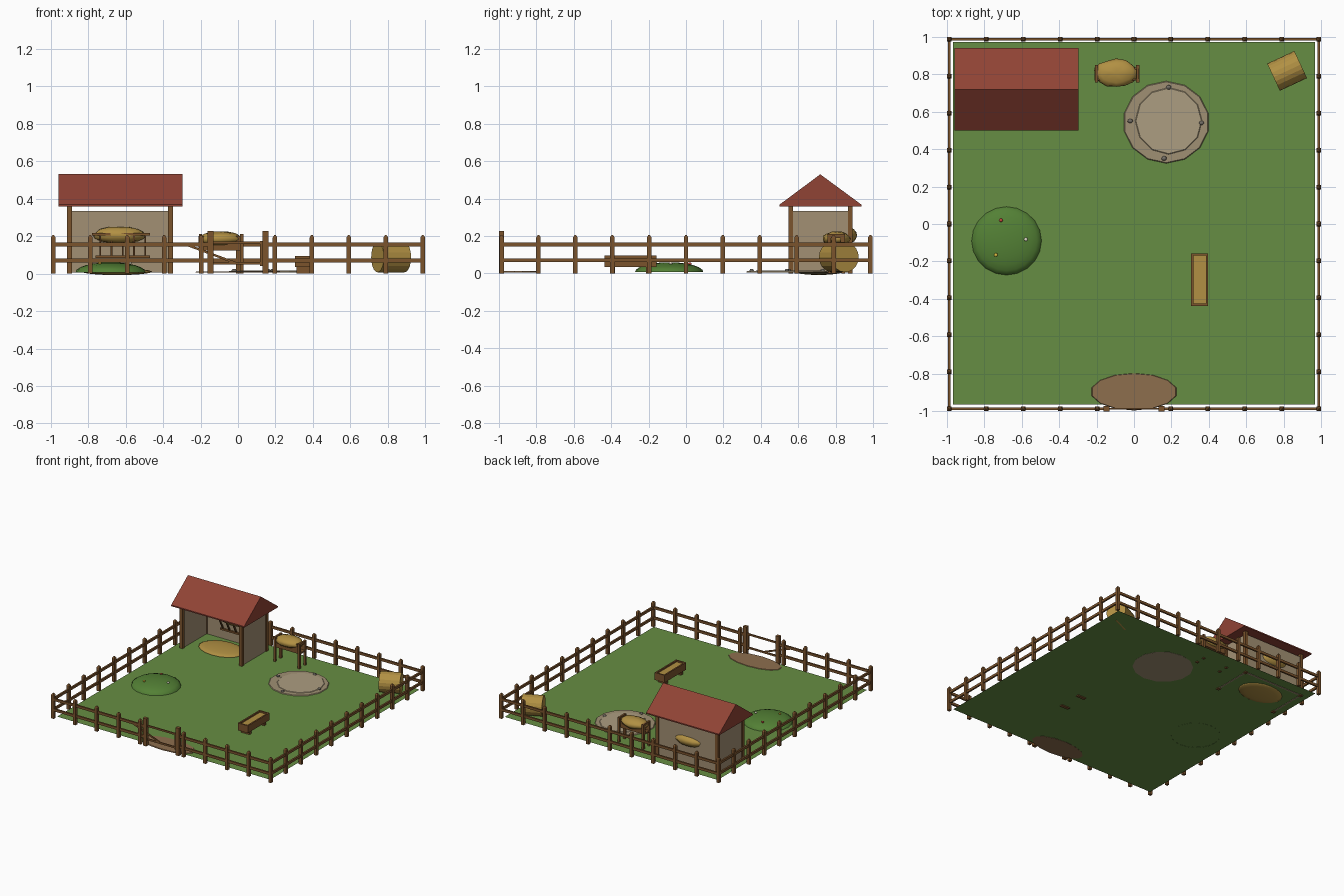
import bpy, bmesh, math, random
from mathutils import Vector, Matrix

if "Cube" in bpy.data.objects:
    bpy.data.objects.remove(bpy.data.objects["Cube"])

random.seed(4)


def mat(name, r, g, b):
    m = bpy.data.materials.new(name)
    m.diffuse_color = (r ** 2.2, g ** 2.2, b ** 2.2, 1)
    m.use_nodes = True
    m.node_tree.nodes["Principled BSDF"].inputs["Base Color"].default_value = m.diffuse_color
    return m


WOOD = mat("wood", .48, .33, .19)
GRASS = mat("grass", .40, .55, .27)
MOUND = mat("mound_green", .33, .50, .22)
DIRT = mat("dirt", .55, .43, .31)
SAND = mat("sand", .62, .56, .45)
SAND2 = mat("light_sand", .67, .61, .50)
HAY = mat("hay", .69, .56, .27)
WALL = mat("wall", .63, .56, .45)
ROOF = mat("roof", .56, .27, .22)
STONE = mat("stone", .45, .43, .40)


def finish(name, bm, m, smooth=False):
    bmesh.ops.recalc_face_normals(bm, faces=bm.faces)
    for f in bm.faces:
        f.smooth = smooth
    me = bpy.data.meshes.new(name)
    bm.to_mesh(me)
    bm.free()
    me.materials.append(m)
    ob = bpy.data.objects.new(name, me)
    bpy.context.collection.objects.link(ob)
    return ob


def add_box(bm, x0, x1, y0, y1, z0, z1):
    mtx = Matrix.Translation(((x0 + x1) / 2, (y0 + y1) / 2, (z0 + z1) / 2))
    mtx = mtx @ Matrix.Diagonal((x1 - x0, y1 - y0, z1 - z0, 1))
    bmesh.ops.create_cube(bm, size=1, matrix=mtx)


def add_bar(bm, a, b, w, h):
    a, b = Vector(a), Vector(b)
    d = b - a
    rot = d.to_track_quat('X', 'Z').to_matrix().to_4x4()
    mtx = Matrix.Translation((a + b) / 2) @ rot @ Matrix.Diagonal((d.length, w, h, 1))
    bmesh.ops.create_cube(bm, size=1, matrix=mtx)


def boxes(name, m, *items):
    bm = bmesh.new()
    for i in items:
        add_box(bm, *i)
    return finish(name, bm, m)


def bars(name, m, *items):
    bm = bmesh.new()
    for i in items:
        add_bar(bm, *i)
    return finish(name, bm, m)


def blob(name, m, c, r, seg=14, jitter=0.0):
    bm = bmesh.new()
    bmesh.ops.create_uvsphere(bm, u_segments=seg, v_segments=8, radius=1)
    for v in bm.verts:
        v.co *= 1 + random.uniform(-jitter, jitter)
        v.co = Vector(c) + Vector([p * q for p, q in zip(v.co, r)])
    return finish(name, bm, m, True)


def disc(name, m, c, rx, ry, z0, z1, seg):
    bm = bmesh.new()
    mtx = Matrix.Translation((c[0], c[1], (z0 + z1) / 2)) @ Matrix.Diagonal((rx, ry, 1, 1))
    bmesh.ops.create_cone(bm, cap_ends=True, segments=seg, radius1=1, radius2=.97,
                          depth=z1 - z0, matrix=mtx)
    return finish(name, bm, m)


# ground
bm = bmesh.new()
bmesh.ops.create_grid(bm, x_segments=1, y_segments=1, size=.967,
                      matrix=Matrix.Translation((0, .003, .008)))
finish("ground", bm, GRASS)

# fence posts with small pointed caps, every side
E = .986
spots = set()
for i in range(11):
    t = round(-E + 2 * E * i / 10, 4)
    spots |= {(t, E), (E, t), (-E, t)}
    if i != 5:
        spots.add((t, -E))
bm = bmesh.new()
for x, y in sorted(spots):
    add_box(bm, x - .012, x + .012, y - .012, y + .012, 0, .193)
    bmesh.ops.create_cone(bm, cap_ends=True, segments=4, radius1=.017, radius2=.006, depth=.012,
                          matrix=Matrix.Translation((x, y, .199)) @ Matrix.Rotation(math.pi / 4, 4, 'Z'))
finish("fence_posts", bm, WOOD)

# fence rails
rails = []
for z in (.07, .155):
    lo, hi, t = z - .01, z + .01, .007
    rails += [(-E, E, E - t, E + t, lo, hi), (-E, -.15, -E - t, -E + t, lo, hi),
              (.15, E, -E - t, -E + t, lo, hi)]
    rails += [(s * E - t, s * E + t, -E, E, lo, hi) for s in (-1, 1)]
boxes("fence_rails", WOOD, *rails)

# gate
boxes("gate_posts", WOOD, *[(s * .148 - .016, s * .148 + .016, -E - .014, -E + .014, 0, .226)
                            for s in (-1, 1)])
bars("gate", WOOD,
     ((-.13, -E, .165), (.13, -E, .165), .01, .014),
     ((-.13, -E, .055), (.13, -E, .055), .01, .014),
     ((.125, -E, .04), (.125, -E, .175), .01, .014),
     ((-.27, -E, .152), (0, -E, .052), .008, .012))
disc("gate_dirt", DIRT, (0, -.895), .235, .1, .005, .012, 14)

# shelter
boxes("shelter_walls", WALL, (-.90, -.36, .87, .885, .005, .335),
      (-.905, -.893, .56, .88, .005, .335), (-.367, -.355, .56, .88, .005, .335))
boxes("shelter_posts", WOOD, *[(x - .013, x + .013, y - .013, y + .013, 0, .365)
                               for x in (-.9, -.36) for y in (.56, .878)])
bm = bmesh.new()
pts = [(.5, .358), (.5, .368), (.718, .53), (.938, .368), (.938, .358)]
f = bm.faces.new([bm.verts.new((-.957, y, z)) for y, z in pts])
ext = bmesh.ops.extrude_face_region(bm, geom=[f])
bmesh.ops.translate(bm, vec=(.662, 0, 0),
                    verts=[v for v in ext["geom"] if isinstance(v, bmesh.types.BMVert)])
finish("shelter_roof", bm, ROOF)
blob("straw_bedding", HAY, (-.645, .71, .01), (.19, .13, .018), 18)

# wall hay rack
bars("wall_rack", WOOD,
     ((-.78, .80, .21), (-.47, .80, .21), .014, .014),
     ((-.76, .86, .09), (-.47, .86, .09), .014, .014),
     *[((-.735 + .06 * i, .86, .09), (-.735 + .06 * i, .80, .21), .01, .01) for i in range(5)])
blob("wall_rack_hay", HAY, (-.635, .852, .205), (.14, .065, .045), 14, .06)

# free-standing hay manger
bars("manger", WOOD,
     *[((x, y, 0), (x, y, .21), .018, .018) for x in (-.2, .02) for y in (.765, .84)],
     *[((-.21, .8 + s * .03, .165), (.03, .8 + s * .03, .165), .01, .07) for s in (-1, 1)],
     ((-.21, .8, .13), (.03, .8, .13), .07, .012),
     *[((x, .76, .2), (x, .845, .2), .014, .02) for x in (-.2, .02)])
blob("manger_hay", HAY, (-.095, .805, .185), (.115, .075, .04), 14, .06)

# round bale
bm = bmesh.new()
bmesh.ops.create_cone(bm, cap_ends=True, segments=20, radius1=.08, radius2=.08, depth=.16,
                      matrix=Matrix.Translation((.817, .817, .087)) @ Matrix.Rotation(math.radians(25), 4, 'Z')
                      @ Matrix.Rotation(math.pi / 2, 4, 'Y'))
finish("round_bale", bm, HAY)

# feed trough
boxes("trough", WOOD, (.305, .395, -.437, -.157, .035, .048),
      (.305, .317, -.437, -.157, .035, .095), (.383, .395, -.437, -.157, .035, .095),
      (.305, .395, -.437, -.425, .035, .095), (.305, .395, -.169, -.157, .035, .095),
      (.312, .388, -.405, -.38, 0, .04), (.312, .388, -.214, -.189, 0, .04))
boxes("trough_feed", HAY, (.317, .383, -.425, -.169, .045, .083))

# grassy mound (upper half of a flattened sphere) with flowers
bm = bmesh.new()
bmesh.ops.create_uvsphere(bm, u_segments=20, v_segments=12, radius=1)
bmesh.ops.delete(bm, geom=[v for v in bm.verts if v.co.z < -.01], context='VERTS')
for v in bm.verts:
    v.co = Vector((-.68 + .187 * v.co.x, -.09 + .183 * v.co.y, .007 + .053 * v.co.z))
finish("mound", bm, MOUND, True)
for i, (x, y, c) in enumerate([(-.71, .02, (.8, .3, .25)), (-.577, -.082, (.9, .88, .8)),
                               (-.737, -.165, (.85, .72, .25))]):
    z = .007 + .053 * math.sqrt(1 - ((x + .68) / .187) ** 2 - ((y + .09) / .183) ** 2)
    blob("flower_%d" % (i + 1), mat("petal_%d" % i, *c), (x, y, z + .004), (.01, .01, .007), 8)

# sand wallow and stones
disc("sand_patch", SAND, (.172, .543), .233, .222, .005, .013, 14)
disc("sand_centre", SAND2, (.185, .55), .18, .18, .012, .016, 12)
for i, (x, y) in enumerate([(.185, .73), (-.02, .55), (.36, .54), (.16, .35)]):
    blob("stone_%d" % (i + 1), STONE, (x, y, .016), (.014, .012, .009), 7, .1)
